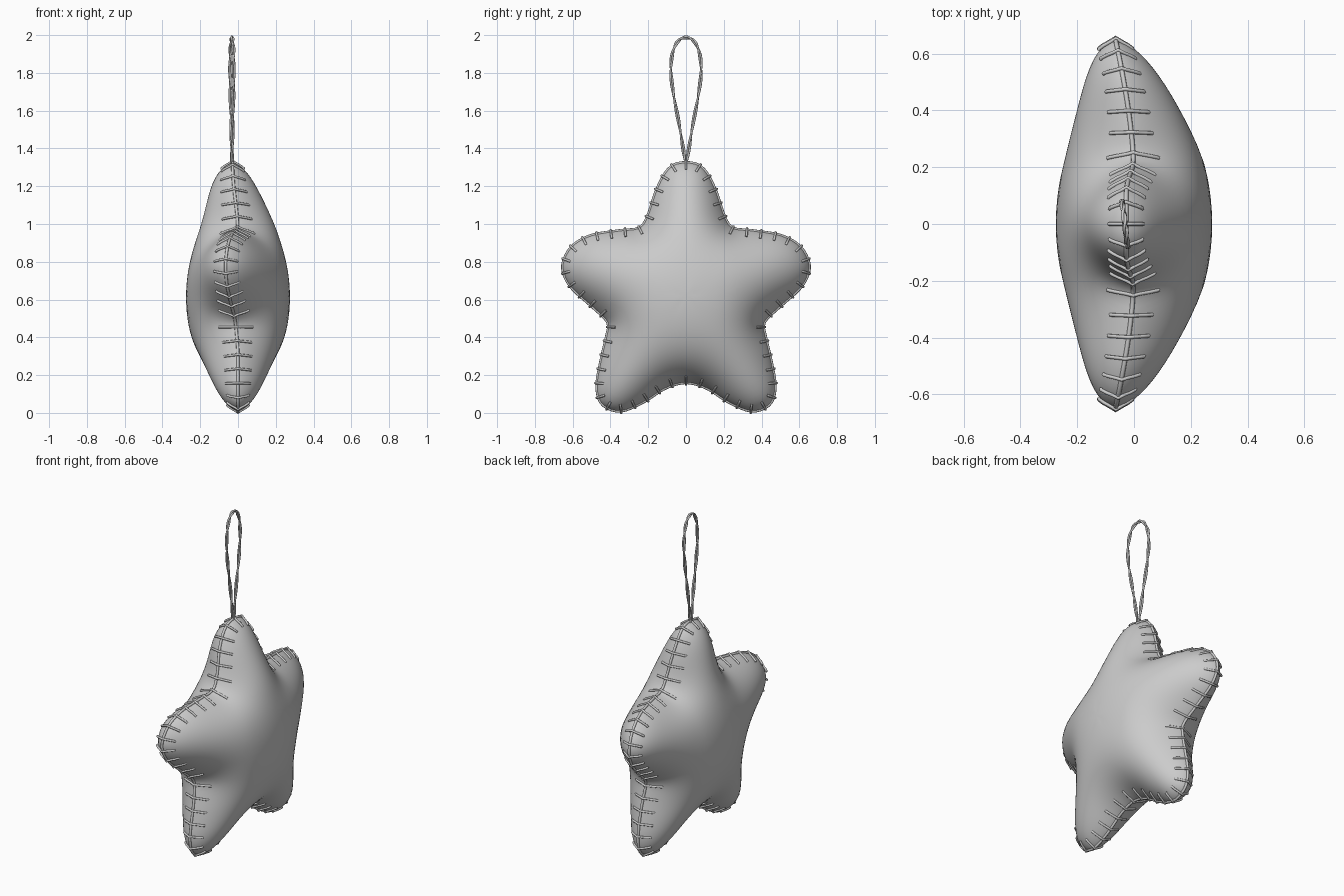
import bpy, bmesh, math
from mathutils import Vector

if "Cube" in bpy.data.objects:
    bpy.data.objects.remove(bpy.data.objects["Cube"])

grey = bpy.data.materials.new("light_grey")
grey.diffuse_color = (0.6, 0.6, 0.6, 1)
grey.use_nodes = True
grey.node_tree.nodes["Principled BSDF"].inputs["Base Color"].default_value = grey.diffuse_color

# Half outline of the star as (y, z), from the top tip to the bottom notch
HALF = [(0, 1.325), (0.06, 1.315), (0.11, 1.27), (0.16, 1.17), (0.20, 1.05), (0.245, 0.98),
        (0.35, 0.965), (0.50, 0.94), (0.60, 0.885), (0.65, 0.80), (0.645, 0.73), (0.60, 0.655),
        (0.50, 0.565), (0.415, 0.48), (0.42, 0.41), (0.45, 0.28), (0.472, 0.15), (0.455, 0.06),
        (0.40, 0.018), (0.33, 0.012), (0.22, 0.06), (0.11, 0.13), (0, 0.16)]
CTRL = [Vector(p) for p in HALF] + [Vector((-y, z)) for y, z in HALF[-2:0:-1]]
CENTRE = Vector((0, 0.62))
THICK = 0.275


def spline(pts, steps):
    """Closed Catmull-Rom curve through pts."""
    out, n = [], len(pts)
    for i in range(n):
        a, b, c, d = (pts[(i + k) % n] for k in (-1, 0, 1, 2))
        for s in range(steps):
            t = s / steps
            out.append(0.5 * (2 * b + (c - a) * t + (2 * a - 5 * b + 4 * c - d) * t * t
                              + (3 * b - a - 3 * c + d) * t ** 3))
    return out


def resample(pts, n):
    """n evenly spaced points on a closed polyline."""
    closed = pts + [pts[0]]
    lens = [(closed[i + 1] - closed[i]).length for i in range(len(pts))]
    step, out, i, run = sum(lens) / n, [], 0, 0.0
    for k in range(n):
        while i < len(lens) - 1 and run + lens[i] < k * step:
            run += lens[i]
            i += 1
        out.append(closed[i].lerp(closed[i + 1], (k * step - run) / lens[i]))
    return out


EDGE = resample(spline(CTRL, 12), 180)


def depth(p):
    """Smooth distance from p to the outline, zero on the edge."""
    w = 0.0
    for i, a in enumerate(EDGE):
        b = EDGE[(i + 1) % len(EDGE)]
        e = (b - a).normalized()
        pa, pb = a - p, b - p
        delta = pa.x * e.y - pa.y * e.x
        if abs(delta) > 1e-7:
            w += (pb.dot(e) / pb.length - pa.dot(e) / pa.length) / delta
    return 2 / max(abs(w), 1e-6)


DMAX = depth(CENTRE)


def puff(p):
    return THICK * min(1.0, depth(p) / DMAX) ** 0.8


def smooth(t):
    t = max(0.0, min(1.0, t))
    return t * t * (3 - 2 * t)


def seam_x(p):
    """Arms and top tip bend a little towards -x."""
    arm = max(0.0, abs(p.x) - 0.2) / 0.45
    return -0.065 * arm ** 1.5 * smooth((p.y - 0.3) / 0.3) - 0.028 * smooth((p.y - 0.95) / 0.35)


def shade(obj):
    obj.data.materials.clear()
    obj.data.materials.append(grey)
    bpy.ops.object.select_all(action='DESELECT')
    obj.select_set(True)
    bpy.context.view_layer.objects.active = obj
    bpy.ops.object.shade_smooth()


def tubes(name, paths, radius, cyclic, sides=2):
    cu = bpy.data.curves.new(name, 'CURVE')
    cu.dimensions = '3D'
    cu.bevel_depth = radius
    cu.bevel_resolution = sides
    cu.use_fill_caps = True
    for path in paths:
        sp = cu.splines.new('POLY')
        sp.points.add(len(path) - 1)
        for q, co in zip(sp.points, path):
            q.co = (*co, 1)
        sp.use_cyclic_u = cyclic
    obj = bpy.data.objects.new(name, cu)
    bpy.context.collection.objects.link(obj)
    bpy.ops.object.select_all(action='DESELECT')
    obj.select_set(True)
    bpy.context.view_layer.objects.active = obj
    bpy.ops.object.convert(target='MESH')
    shade(bpy.context.view_layer.objects.active)


# Stuffed star body: rings shrinking to the centre, puffed to both sides
RINGS = 18
bm = bmesh.new()
rim = [bm.verts.new((seam_x(p), p.x, p.y)) for p in EDGE]
sheets = {1: [rim], -1: [rim]}
for r in range(1, RINGS):
    t = 1 - (r / RINGS) ** 1.7
    pts = [CENTRE.lerp(p, t) for p in EDGE]
    hs = [puff(p) for p in pts]
    for side in (1, -1):
        sheets[side].append([bm.verts.new((seam_x(p) + side * h, p.x, p.y))
                             for p, h in zip(pts, hs)])
n = len(EDGE)
for side, rings in sheets.items():
    for a, b in zip(rings, rings[1:]):
        for i in range(n):
            j = (i + 1) % n
            bm.faces.new((a[i], a[j], b[j], b[i]))
    tip = bm.verts.new((side * THICK, CENTRE.x, CENTRE.y))
    for i in range(n):
        bm.faces.new((rings[-1][i], rings[-1][(i + 1) % n], tip))
bmesh.ops.recalc_face_normals(bm, faces=bm.faces)
me = bpy.data.meshes.new("star_body")
bm.to_mesh(me)
bm.free()
body = bpy.data.objects.new("star_body", me)
bpy.context.collection.objects.link(body)
shade(body)

# Raised seam around the edge
tubes("seam", [[(seam_x(p), p.x, p.y) for p in EDGE]], 0.008, True)

# Stitches wrapped over the seam
stitches = []
for k in range(0, n, 3):
    p = EDGE[k]
    tan = (EDGE[(k + 1) % n] - EDGE[k - 1]).normalized()
    out = Vector((-tan.y, tan.x))
    inner = [p - out * 0.02, p + out * 0.02]
    if depth(inner[0]) < 0 or (inner[0] - CENTRE).length > (inner[1] - CENTRE).length:
        out = -out
    path = []
    for side, inset in ((1, 0.036), (1, 0.03), (1, 0.018), (1, 0.006), (0, -0.009),
                        (-1, 0.006), (-1, 0.018), (-1, 0.03), (-1, 0.036)):
        q = p - out * inset
        lift = 0.0 if inset == 0.036 else 0.005
        x = side * (puff(q) + lift) if side else 0.0
        path.append((seam_x(p) + x, q.x, q.y))
    stitches.append(path)
tubes("stitches", stitches, 0.0065, False)

# Hanging loop of two twisted strands
LOOP = [(0, 1.31), (0.012, 1.38), (0.035, 1.52), (0.065, 1.68), (0.08, 1.81), (0.07, 1.91),
        (0.04, 1.97), (0, 1.988)]
loop = spline([Vector(q) for q in LOOP] + [Vector((-y, z)) for y, z in LOOP[-2:0:-1]], 10)
strands = []
for phase in (0, math.pi):
    path = []
    for i, p in enumerate(loop):
        tan = (loop[(i + 1) % len(loop)] - loop[i - 1]).normalized()
        ang = phase + 2 * math.pi * 6 * i / len(loop)
        q = p + Vector((-tan.y, tan.x)) * 0.005 * math.cos(ang)
        path.append((-0.032 - 0.12 * p.x + 0.005 * math.sin(ang), q.x, q.y))
    strands.append(path)
tubes("hanging_loop", strands, 0.0055, True)
